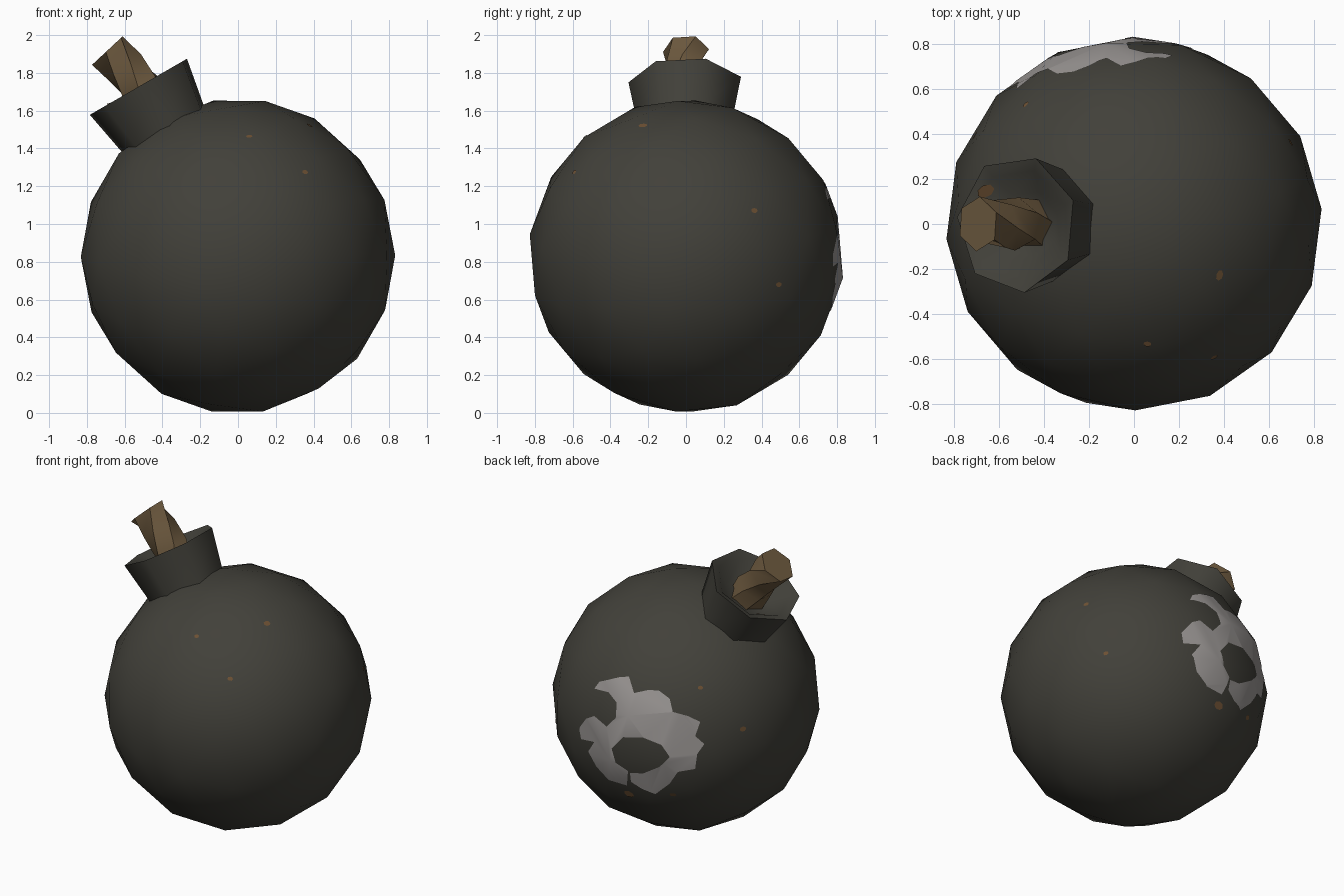
import bpy, bmesh, math
from mathutils import Vector, Matrix, Euler

if "Cube" in bpy.data.objects:
    bpy.data.objects.remove(bpy.data.objects["Cube"])

CENTRE = Vector((0, 0, 0.83))
RADIUS = 0.835


def material(name, rgb):
    m = bpy.data.materials.new(name)
    m.diffuse_color = (*rgb, 1)
    m.use_nodes = True
    m.node_tree.nodes["Principled BSDF"].inputs["Base Color"].default_value = m.diffuse_color
    return m


IRON = material("dark iron", (0.054, 0.052, 0.042))
BARE = material("worn grey metal", (0.34, 0.32, 0.31))
ROPE = material("rope brown", (0.155, 0.102, 0.050))
RUST = material("rust", (0.16, 0.085, 0.035))


def finish(bm, name, mat, angle=None):
    me = bpy.data.meshes.new(name)
    bm.to_mesh(me)
    bm.free()
    ob = bpy.data.objects.new(name, me)
    bpy.context.collection.objects.link(ob)
    me.materials.append(mat)
    if angle:
        bpy.ops.object.select_all(action='DESELECT')
        ob.select_set(True)
        bpy.context.view_layer.objects.active = ob
        bpy.ops.object.shade_smooth_by_angle(angle=math.radians(angle))
    return ob


def tube(name, mat, sides, rings, angle):
    """Loft rings given as (x, z, tilt to the left, radius, turn), capped at both ends."""
    bm = bmesh.new()
    loops = []
    for x, z, tilt, r, turn in rings:
        t = math.radians(tilt)
        u, v = Vector((math.cos(t), 0, math.sin(t))), Vector((0, 1, 0))
        loop = []
        for i in range(sides):
            a = math.radians(turn) + math.tau * i / sides
            loop.append(bm.verts.new(Vector((x, 0, z)) + r * (u * math.cos(a) + v * math.sin(a))))
        loops.append(loop)
    for a, b in zip(loops, loops[1:]):
        for i in range(sides):
            j = (i + 1) % sides
            bm.faces.new((a[i], a[j], b[j], b[i]))
    bm.faces.new(loops[0][::-1])
    bm.faces.new(loops[-1])
    bmesh.ops.recalc_face_normals(bm, faces=bm.faces)
    return finish(bm, name, mat, angle)


# Round body: coarse geodesic ball
bm = bmesh.new()
bmesh.ops.create_icosphere(bm, subdivisions=1, radius=1)
bmesh.ops.subdivide_edges(bm, edges=bm.edges[:], cuts=2, use_grid_fill=True)
bmesh.ops.triangulate(bm, faces=bm.faces[:])
spin = Euler((0.1, 0.15, 0.3)).to_matrix()
for v in bm.verts:
    v.co = CENTRE + spin @ v.co.normalized() * RADIUS
body = finish(bm, "round_body", IRON, 60)

# Flared neck with a funnel mouth, tilted 30 degrees to the left
TILT = 30
profile = [(0.25, 0.72), (0.258, 0.785), (0.307, 1.04), (0.25, 1.02), (0.15, 0.93)]
s, c = math.sin(math.radians(TILT)), math.cos(math.radians(TILT))
neck = tube("neck", IRON, 7, [(-s * t, CENTRE.z + c * t, TILT, r, 20) for r, t in profile], 60)

# Twisted rope fuse, bending further left
tube("fuse", ROPE, 6, [(-0.45, 1.61, 30, 0.12, 0), (-0.52, 1.73, 32, 0.118, 25),
                       (-0.60, 1.83, 38, 0.112, 50), (-0.692, 1.918, 43, 0.122, 85)], 45)

# Worn patch: irregular outline drawn on the back-left side, cut from the body skin
az, el = math.radians(35), math.radians(22)
out = Vector((-math.sin(az) * math.cos(el), math.cos(az) * math.cos(el), math.sin(el)))
right = Vector((-math.cos(az), -math.sin(az), 0))
up = right.cross(-out)
outline = [(-90, 13), (-85, 20), (-66, 25), (-56, 26), (-51, 10), (-38, 13), (-27, 13),
           (-16, 5), (-13, -8), (2, -12), (14, -18), (9, -32), (18, -40), (11, -50),
           (9, -65), (-8, -68), (-16, -80), (-30, -91), (-43, -86), (-54, -79),
           (-55, -70), (-42, -70), (-26, -63), (-16, -53), (-24, -41), (-42, -34),
           (-62, -34), (-73, -46), (-69, -60), (-57, -68), (-58, -83),
           (-76, -78), (-88, -65), (-96, -50), (-90, -40), (-103, -38), (-105, -27),
           (-98, -17), (-90, -14), (-78, -24), (-69, -15), (-68, 0), (-76, 10)]
bm = bmesh.new()
base = [bm.verts.new(CENTRE + (right * x + up * y) / 159 + out * 0.2) for x, y in outline]
face = bm.faces.new(base)
ext = bmesh.ops.extrude_face_region(bm, geom=[face], use_keep_orig=True)
bmesh.ops.translate(bm, vec=out, verts=[g for g in ext["geom"] if isinstance(g, bmesh.types.BMVert)])
bmesh.ops.recalc_face_normals(bm, faces=bm.faces)
cutter = finish(bm, "patch_cutter", BARE)

skin = bpy.data.objects.new("skin_helper", body.data.copy())
bpy.context.collection.objects.link(skin)
mod = skin.modifiers.new("cut", 'BOOLEAN')
mod.operation, mod.solver, mod.object = 'INTERSECT', 'EXACT', cutter
dg = bpy.context.evaluated_depsgraph_get()
bm = bmesh.new()
bm.from_mesh(skin.evaluated_get(dg).to_mesh())
inner = [f for f in bm.faces if min((v.co - CENTRE).length for v in f.verts) < 0.77]
bmesh.ops.delete(bm, geom=inner, context='FACES')
for v in bm.verts:
    v.co += (v.co - CENTRE).normalized() * 0.004
for f in bm.faces:
    f.material_index = 0
finish(bm, "worn_patch", BARE, 60)
for helper in (skin, cutter):
    bpy.data.objects.remove(helper)


# Rust spots: thin flecks laid on the surface
def fleck(i, target, point, size):
    ok, loc, nor, _ = target.closest_point_on_mesh(point)
    bm = bmesh.new()
    bmesh.ops.create_circle(bm, cap_ends=True, segments=7, radius=size)
    turn = nor.to_track_quat('Z', 'Y').to_matrix().to_4x4()
    shape = Matrix.Diagonal((1.0, 0.75, 1.0, 1.0))
    bm.transform(Matrix.Translation(loc + nor * 0.004) @ turn @ shape)
    finish(bm, f"rust_spot_{i}", RUST)


spots = [(0.06, -0.53, 0.63, 0.018), (0.385, -0.23, 0.70, 0.024), (0.36, -0.60, 0.45, 0.018),
         (0.69, 0.36, 0.24, 0.019), (0.64, 0.49, -0.15, 0.018), (-0.49, 0.54, 0.40, 0.017),
         (-0.72, 0.40, 0.12, 0.022), (-0.08, 0.74, -0.37, 0.036), (-0.37, 0.67, -0.32, 0.022)]
for i, (x, y, z, r) in enumerate(spots, 1):
    fleck(i, body, CENTRE + Vector((x, y, z)), r)
fleck(len(spots) + 1, neck, Vector((-0.66, 0.15, 1.62)), 0.04)
